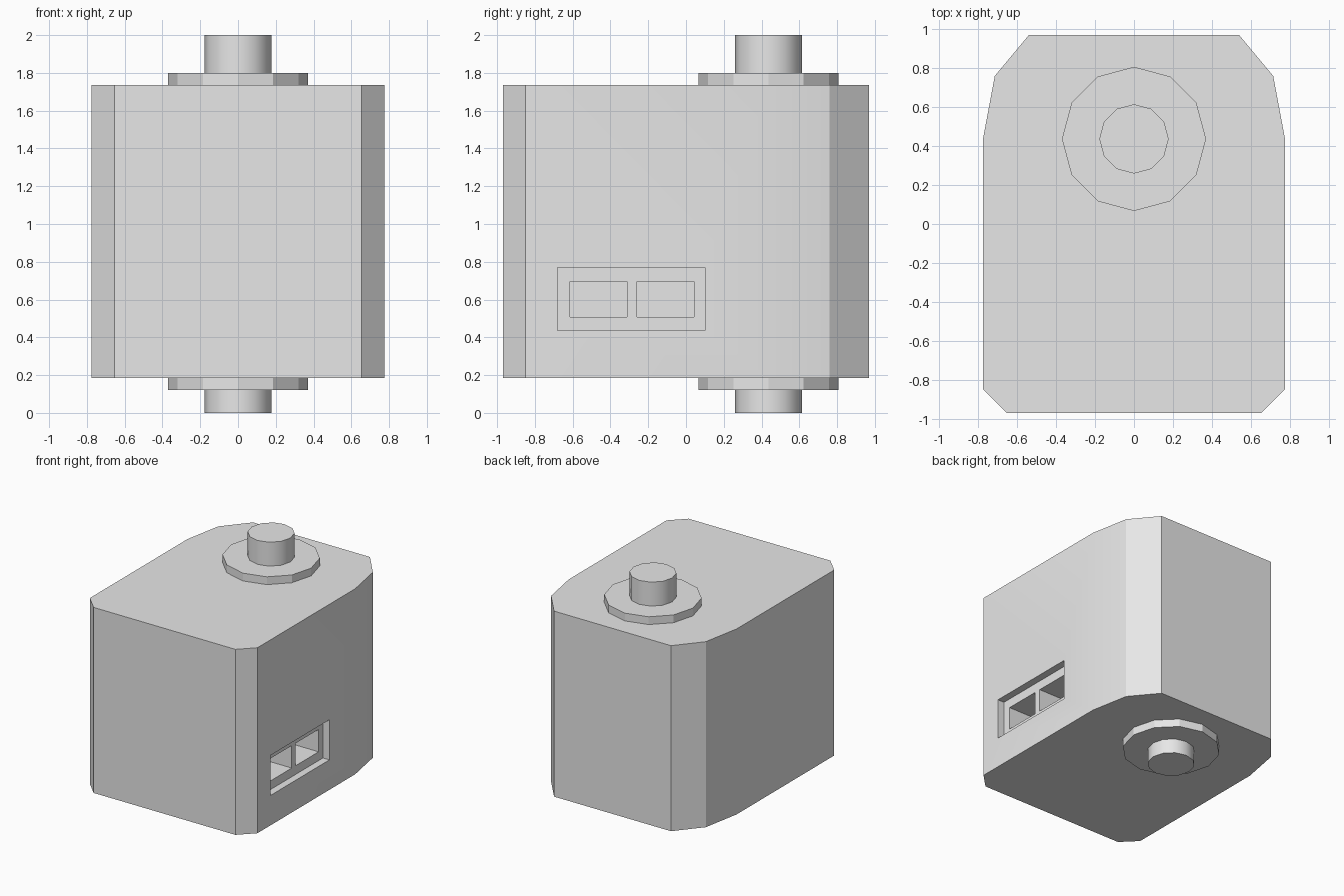
import bpy
import bmesh
import math

if "Cube" in bpy.data.objects:
    bpy.data.objects.remove(bpy.data.objects["Cube"], do_unlink=True)

# Single matte grey
grey = bpy.data.materials.new("plain_grey")
grey.use_nodes = True
GREY = (0.8, 0.8, 0.8, 1)
grey.diffuse_color = GREY
grey.node_tree.nodes["Principled BSDF"].inputs["Base Color"].default_value = GREY


def prism(name, outline, z0, z1):
    """Extrude a plan outline from z0 up to z1."""
    mesh = bpy.data.meshes.new(name)
    bm = bmesh.new()
    base = bm.faces.new([bm.verts.new((x, y, z0)) for x, y in outline])
    top = bmesh.ops.extrude_face_region(bm, geom=[base])["geom"]
    bmesh.ops.translate(bm, vec=(0, 0, z1 - z0),
                        verts=[v for v in top if isinstance(v, bmesh.types.BMVert)])
    bmesh.ops.recalc_face_normals(bm, faces=bm.faces)
    bm.to_mesh(mesh)
    bm.free()
    mesh.materials.append(grey)
    obj = bpy.data.objects.new(name, mesh)
    bpy.context.collection.objects.link(obj)
    return obj


def select(obj):
    bpy.ops.object.select_all(action='DESELECT')
    obj.select_set(True)
    bpy.context.view_layer.objects.active = obj


def smooth(obj, degrees):
    select(obj)
    bpy.ops.object.shade_smooth_by_angle(angle=math.radians(degrees))


def cut(obj, x0, y0, y1, z0, z1):
    """Cut a box-shaped pocket into the left side, inward to x0."""
    box = prism("pocket_cutter", [(x0, y0), (1, y0), (1, y1), (x0, y1)], z0, z1)
    box.hide_render = True
    mod = obj.modifiers.new("pocket", 'BOOLEAN')
    mod.operation = 'DIFFERENCE'
    mod.solver = 'EXACT'
    mod.object = box
    select(obj)
    bpy.ops.object.modifier_apply(modifier=mod.name)
    bpy.data.objects.remove(box, do_unlink=True)


# Housing: chamfered front corners, tapered back
half = [(0.655, -0.97), (0.775, -0.85), (0.775, 0.44), (0.715, 0.76), (0.54, 0.97)]
housing = prism("housing", half + [(-x, y) for x, y in reversed(half)], 0.185, 1.735)

# Connector recess with two sockets
cut(housing, 0.715, -0.68, 0.1, 0.435, 0.77)
for y in (-0.615, -0.26):
    cut(housing, 0.45, y, y + 0.303, 0.508, 0.695)
smooth(housing, 25)


# Shaft stubs and flanges, above and below the housing
def twelve_sided(radius):
    angles = [math.tau * i / 12 for i in range(12)]
    return [(radius * math.cos(a), 0.437 + radius * math.sin(a)) for a in angles]


for end, flange_z, shaft_z in (("top", (1.735, 1.8), (1.8, 2)),
                               ("bottom", (0.12, 0.185), (0, 0.12))):
    prism(end + "_flange", twelve_sided(0.37), *flange_z)
    smooth(prism(end + "_shaft", twelve_sided(0.178), *shaft_z), 35)
